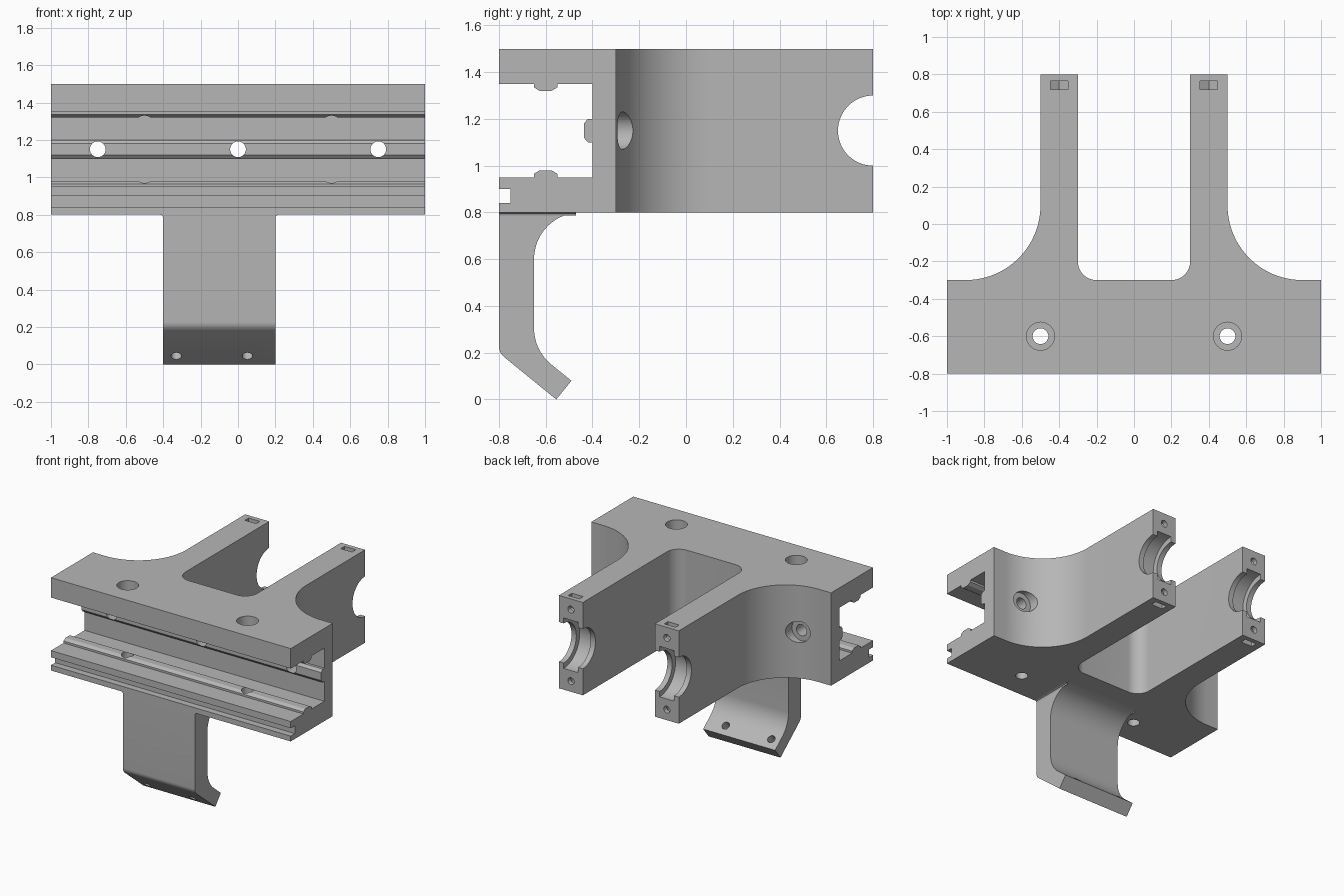
import bpy, bmesh
from math import sin, cos, radians
from mathutils import Vector

cube = bpy.data.objects.get("Cube")
if cube:
    bpy.data.objects.remove(cube, do_unlink=True)

grey = bpy.data.materials.new("mid grey")
grey.use_nodes = True
colour = (0.47, 0.47, 0.47, 1)
grey.diffuse_color = colour
grey.node_tree.nodes["Principled BSDF"].inputs["Base Color"].default_value = colour


def link(name, bm):
    bmesh.ops.recalc_face_normals(bm, faces=bm.faces)
    mesh = bpy.data.meshes.new(name)
    bm.to_mesh(mesh)
    bm.free()
    mesh.materials.append(grey)
    obj = bpy.data.objects.new(name, mesh)
    bpy.context.collection.objects.link(obj)
    return obj


def prism(name, outline, axis, lo, hi):
    """Extrude a 2D outline along one axis."""
    bm = bmesh.new()
    rings = []
    for t in (lo, hi):
        ring = []
        for p in outline:
            co = list(p)
            co.insert("xyz".index(axis), t)
            ring.append(bm.verts.new(co))
        bm.faces.new(ring)
        rings.append(ring)
    a, b = rings
    for i in range(len(a)):
        bm.faces.new((a[i - 1], a[i], b[i], b[i - 1]))
    return link(name, bm)


def rod(start, end, r, sides=40):
    """Cylinder between two points."""
    start, end = Vector(start), Vector(end)
    bm = bmesh.new()
    bmesh.ops.create_cone(bm, cap_ends=True, segments=sides, radius1=r, radius2=r,
                          depth=(end - start).length)
    turn = Vector((0, 0, 1)).rotation_difference(end - start).to_matrix()
    for v in bm.verts:
        v.co = turn @ v.co + (start + end) / 2
    return link("cutter", bm)


def arc(cx, cy, r, a0, a1, n=16):
    angles = [radians(a0 + (a1 - a0) * i / n) for i in range(n + 1)]
    return [(cx + r * cos(a), cy + r * sin(a)) for a in angles]


def rect(a0, a1, b0, b1):
    return [(a0, b0), (a1, b0), (a1, b1), (a0, b1)]


def cut(target, cutter):
    cutter.hide_render = True
    mod = target.modifiers.new("cut", "BOOLEAN")
    mod.operation = "DIFFERENCE"
    mod.solver = "EXACT"
    mod.object = cutter
    bpy.context.view_layer.objects.active = target
    bpy.ops.object.modifier_apply(modifier=mod.name)
    bpy.data.objects.remove(cutter, do_unlink=True)


MID = 1.15  # height of the body's centre line

# Forked body
half = ([(1, -0.8), (1, -0.3)] + arc(0.9, 0.1, 0.4, 270, 180, 28)
        + [(0.5, 0.8), (0.3, 0.8)] + arc(0.2, -0.2, 0.1, 0, -90, 12))
body = prism("forked_body", half + [(-x, y) for x, y in reversed(half)], "z", 0.8, 1.5)

# Front channel with a ridge on each of its three walls
ridge = [(-0.65, 0.2), (-0.65, 0.185), (-0.627, 0.17),
         (-0.575, 0.17), (-0.55, 0.185), (-0.55, 0.2)]
back_ridge = [(-0.4, 0.05), (-0.42, 0.05), (-0.437, 0.03)]
upper = [(-0.9, 0.2)] + ridge + [(-0.4, 0.2)] + back_ridge
channel = [(y, MID + z) for y, z in upper] + [(y, MID - z) for y, z in reversed(upper)]
cut(body, prism("cutter", channel, "x", -1.1, 1.1))

# Narrow groove along the lower lip
cut(body, prism("cutter", rect(-0.9, -0.75, 0.84, 0.9), "x", -1.1, 1.1))

# Vertical bolt holes, counterbored above and below
for x in (-0.5, 0.5):
    cut(body, rod((x, -0.6, 0.7), (x, -0.6, 1.6), 0.042))
    for s in (-1, 1):
        cut(body, rod((x, -0.6, MID + s * 0.25), (x, -0.6, MID + s * 0.45), 0.075))

# Horizontal bolt holes, the outer two counterbored from the back
for x in (-0.75, 0, 0.75):
    cut(body, rod((x, -0.6, MID), (x, 0, MID), 0.042))
    if x:
        cut(body, rod((x, -0.305, MID), (x, 0.2, MID), 0.08))

# Arm ends: half-round seat, inner ring groove, screw holes and nut slots
for x in (-0.4, 0.4):
    cut(body, rod((x - 0.15, 0.8, MID), (x + 0.15, 0.8, MID), 0.15, 64))
    cut(body, rod((x - 0.06, 0.8, MID), (x + 0.06, 0.8, MID), 0.19, 64))
    for s in (-1, 1):
        z = MID + s * 0.27
        cut(body, rod((x, 0.65, z), (x, 0.9, z), 0.026, 24))
        slot = [(x - 0.047, MID + s * 0.4), (x - 0.047, z - s * 0.027), (x, z - s * 0.054),
                (x + 0.047, z - s * 0.027), (x + 0.047, MID + s * 0.4)]
        cut(body, prism("cutter", slot, "y", 0.72, 0.765))

# Hanging tab with a bent foot
side = ([(-0.8, 0.8)] + arc(-0.74, 0.228, 0.06, 180, 231, 6)
        + [(-0.555, 0), (-0.49, 0.08)]
        + arc(-0.45, 0.305, 0.2, 231, 180, 12) + arc(-0.45, 0.6, 0.2, 180, 90))
tab = prism("hanging_tab", side, "x", -0.4, 0.2)
for x in (-0.33, 0.05):
    cut(tab, rod((x, -0.673, -0.033), (x, -0.484, 0.2), 0.028, 24))

# Small fillets where the tab meets the body
for x, s, label in ((-0.4, -1, "right"), (0.2, 1, "left")):
    corner = [(x, 0.8), (x + s * 0.014, 0.8), (x + s * 0.004, 0.796), (x, 0.786)]
    prism("tab_fillet_" + label, corner, "y", -0.8, -0.47)

# Smooth the curves, keep the edges sharp
bpy.ops.object.select_all(action="DESELECT")
for obj in (body, tab):
    obj.select_set(True)
bpy.context.view_layer.objects.active = body
bpy.ops.object.shade_smooth_by_angle(angle=radians(25))
